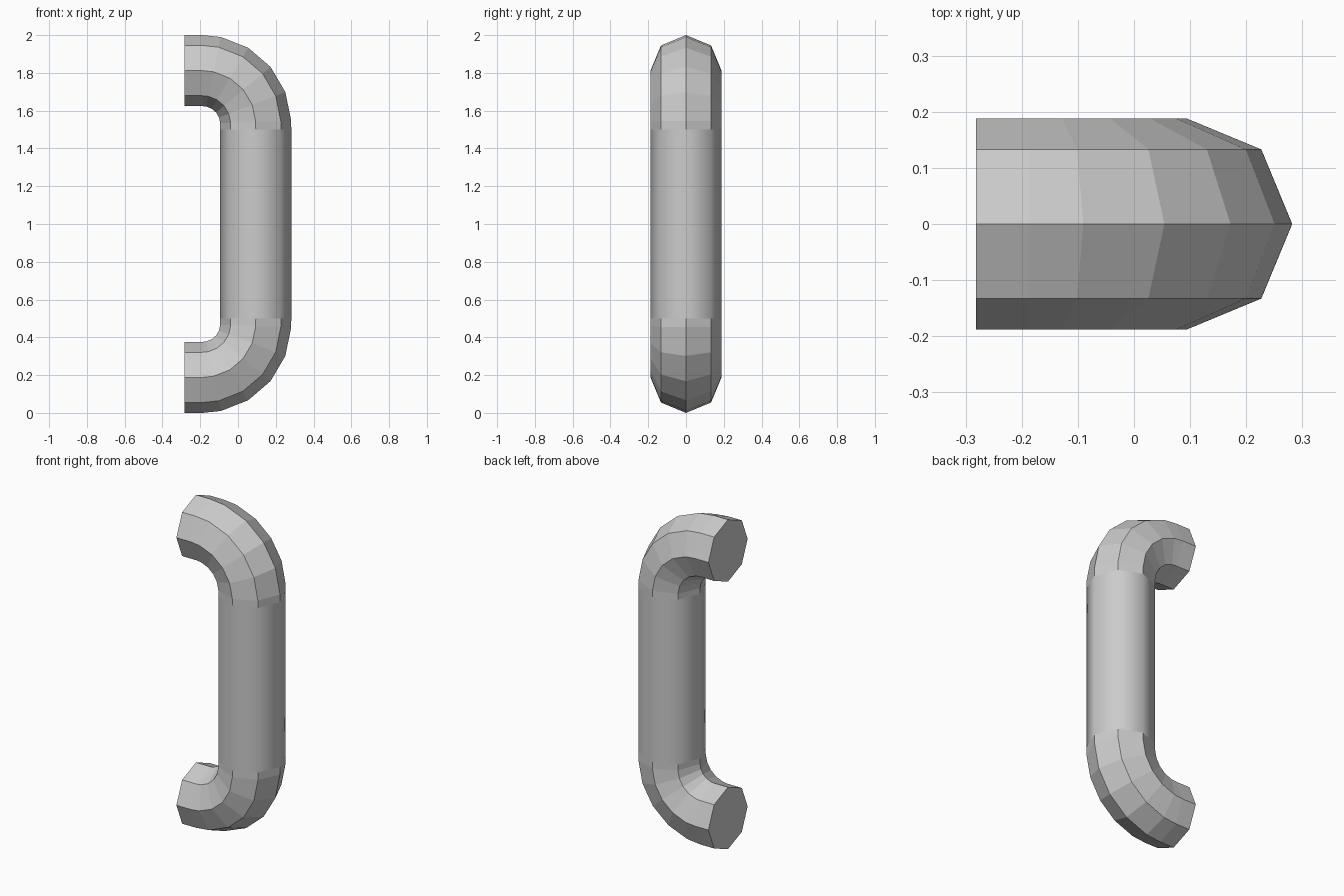
import bpy, bmesh
from math import sin, cos, radians, pi

if "Cube" in bpy.data.objects:
    bpy.data.objects.remove(bpy.data.objects["Cube"])

R = 0.188                 # tube radius, eight-sided section
BEND = 0.282              # bend radius of the centre line
CX, CZ = -0.188, 1.53     # bend centre of the upper elbow
SIDES = 8


def tube(name, path, smooth=False, cap_start=False, flip=False):
    """Sweep the octagon along stations of (x, z, angle), angle 0 = heading +x."""
    bm = bmesh.new()
    rings = []
    for x, z, a in path:
        ring = []
        for i in range(SIDES):
            t = 2 * pi * i / SIDES
            out = R * cos(t)
            pz = z + out * cos(a)
            ring.append(bm.verts.new((x + out * sin(a), R * sin(t),
                                      2 - pz if flip else pz)))
        rings.append(ring)
    for p, q in zip(rings, rings[1:]):
        for i in range(SIDES):
            j = (i + 1) % SIDES
            f = bm.faces.new((p[i], p[j], q[j], q[i]))
            f.smooth = smooth
    if cap_start:
        bm.faces.new(rings[0])
    bmesh.ops.recalc_face_normals(bm, faces=bm.faces)
    mesh = bpy.data.meshes.new(name)
    bm.to_mesh(mesh)
    bm.free()
    obj = bpy.data.objects.new(name, mesh)
    bpy.context.collection.objects.link(obj)
    return obj


# Elbow path: short straight, faceted bend, short straight down to the grip
elbow = [(-0.282, CZ + BEND, 0)]
for deg in (0, 12, 31, 50, 69, 88):
    a = radians(deg)
    elbow.append((CX + BEND * sin(a), CZ + BEND * cos(a), a))
elbow.append((CX + BEND, 1.5, pi / 2))

tube("upper_elbow", elbow, cap_start=True)
tube("lower_elbow", elbow, cap_start=True, flip=True)

# Smooth-shaded straight grip, closed at both ends
grip = [(CX + BEND, 1.5, pi / 2), (CX + BEND, 0.5, pi / 2)]
tube("grip_bar", grip, smooth=True)
